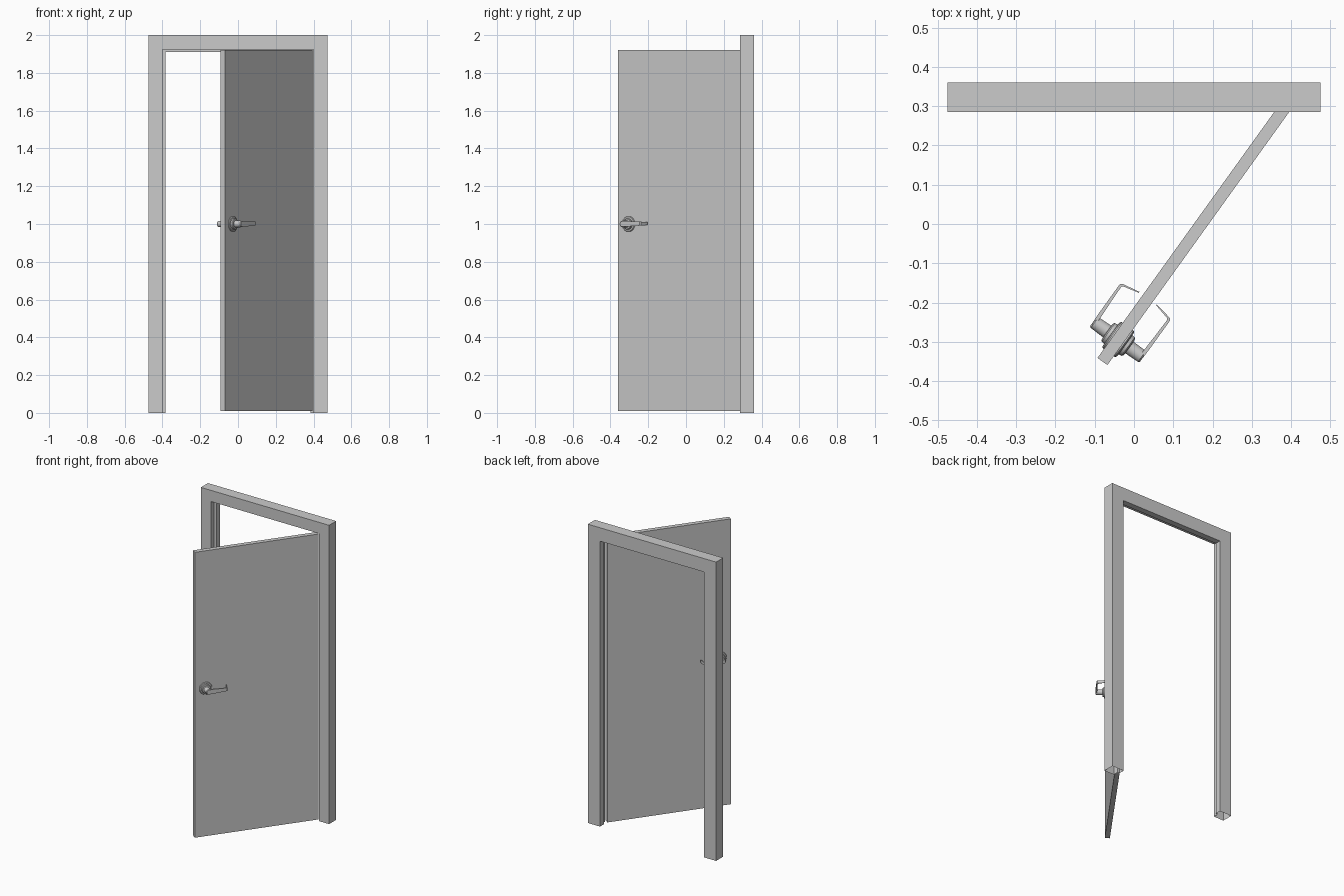
import bpy, bmesh, math
from mathutils import Matrix, Vector

if "Cube" in bpy.data.objects:
    bpy.data.objects.remove(bpy.data.objects["Cube"])

ANGLE = math.radians(54.3)           # how far the door swings
HINGE = Vector((0.395, 0.285, 0))    # outer hinge corner
LENGTH, THICK = 0.793, 0.031
# door space: X from free edge to hinge, Y into the doorway, Z up
SPACE = Matrix.Translation(HINGE) @ Matrix.Rotation(ANGLE, 4, 'Z') @ Matrix.Translation((-LENGTH, 0, 0))


def loft(name, rings, caps=True, matrix=None):
    """Skin a list of equal-length point rings."""
    bm = bmesh.new()
    loops = [[bm.verts.new(p) for p in ring] for ring in rings]
    n = len(loops[0])
    for a, b in zip(loops, loops[1:]):
        for i in range(n):
            j = (i + 1) % n
            bm.faces.new((a[i], a[j], b[j], b[i]))
    if caps:
        bm.faces.new(loops[0])
        bm.faces.new(loops[-1])
    bmesh.ops.recalc_face_normals(bm, faces=bm.faces)
    mesh = bpy.data.meshes.new(name)
    bm.to_mesh(mesh)
    bm.free()
    ob = bpy.data.objects.new(name, mesh)
    bpy.context.collection.objects.link(ob)
    if matrix:
        ob.matrix_world = matrix
    return ob


def smooth(ob):
    bpy.ops.object.select_all(action='DESELECT')
    ob.select_set(True)
    bpy.context.view_layer.objects.active = ob
    bpy.ops.object.shade_smooth_by_angle(angle=math.radians(35))


def mirror_y(ob):
    ob.modifiers.new("both_sides", 'MIRROR').use_axis = (False, True, False)


# door frame: rebated profile (inset, y) swept round three sides, open at the floor
profile = [(0, .285), (.075, .285), (.075, .32), (.09, .32), (.09, .36), (0, .36)]
rings = [[(s * (.475 - w), y, (2 - w) * top) for w, y in profile]
         for s, top in ((-1, 0), (-1, 1), (1, 1), (1, 0))]
loft("door_frame", rings, caps=False)

# door slab
loft("door_panel", [[(0, 0, z), (LENGTH, 0, z), (LENGTH, THICK, z), (0, THICK, z)]
                    for z in (.01, 1.92)], matrix=SPACE)

# handles sit on the middle plane of the door and mirror through it
grip = SPACE @ Matrix.Translation((.069, THICK / 2, 1.0))

# rosette and neck, turned (radius, distance from middle plane)
turned = [(.041, .014), (.041, .019), (.038, .022), (.030, .023), (.029, .031), (.026, .034),
          (.018, .035), (.017, .074), (.014, .078)]
SIDES = 32
rose = loft("handle_rosette",
            [[(r * math.cos(2 * math.pi * k / SIDES), -d, r * math.sin(2 * math.pi * k / SIDES))
              for k in range(SIDES)] for r, d in turned], matrix=grip)
mirror_y(rose)
smooth(rose)

# lever: outer and inner point along the bar, then top and bottom height
stations = [(-.008, .078, -.008, .068, .014, -.014),
            (.020, .079, .020, .069, .016, -.014),
            (.070, .079, .070, .071, .014, -.011),
            (.116, .079, .113, .072, .012, -.009),
            (.121, .075, .117, .069, .012, -.008),
            (.130, .027, .127, .027, .011, -.006)]
lever = loft("handle_lever",
             [[(a, -b, hi), (c, -d, hi), (c, -d, lo), (a, -b, lo)]
              for a, b, c, d, hi, lo in stations], matrix=grip)
mirror_y(lever)
smooth(lever)
